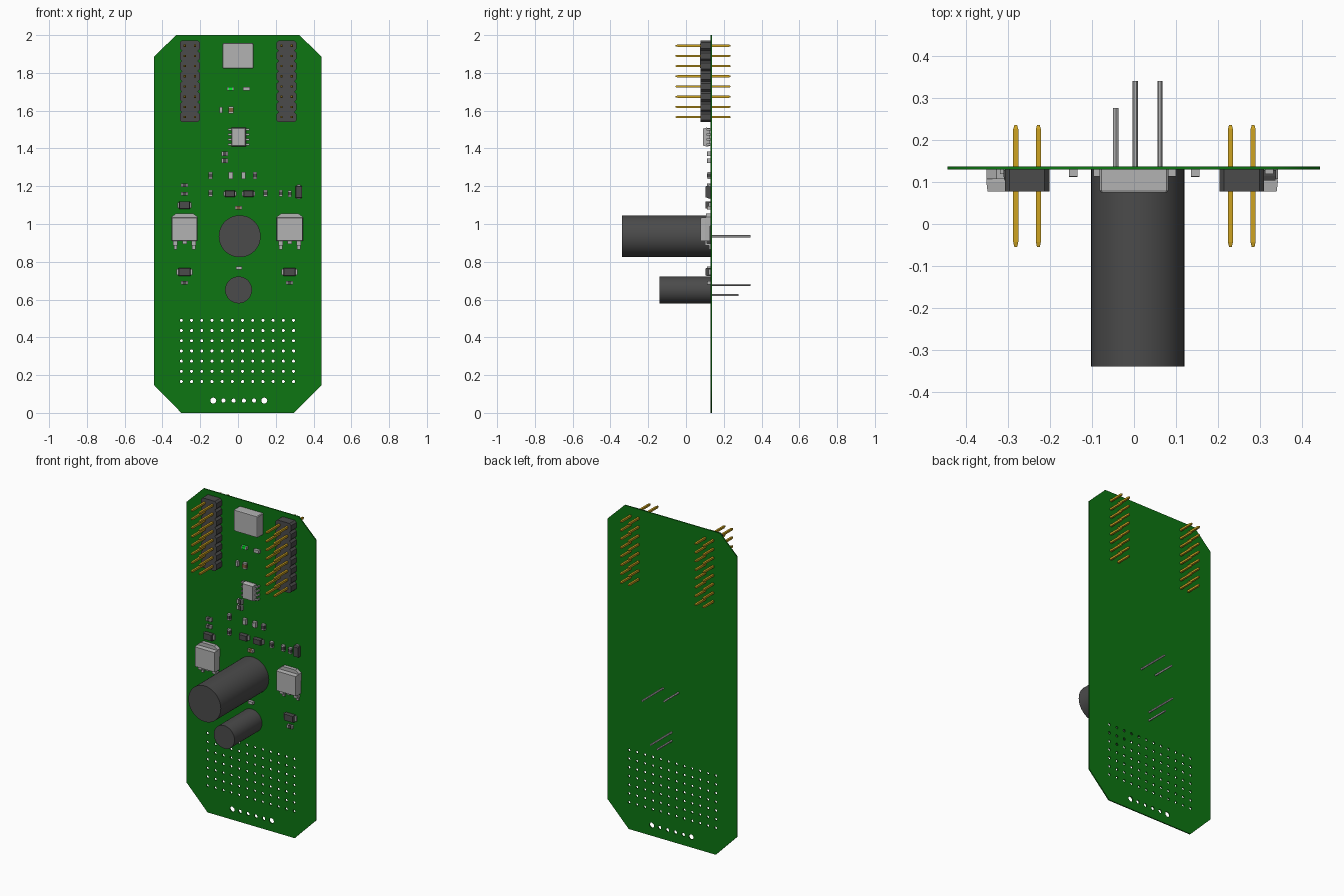
import bpy, bmesh
from math import cos, sin, pi, radians

if "Cube" in bpy.data.objects:
    bpy.data.objects.remove(bpy.data.objects["Cube"])

FACE = 0.130        # y of the populated board face
MID = 0.1335        # board mid-plane


def material(name, rgb):
    m = bpy.data.materials.new(name)
    m.diffuse_color = (*rgb, 1)
    m.use_nodes = True
    m.node_tree.nodes["Principled BSDF"].inputs["Base Color"].default_value = m.diffuse_color
    return m


COL = {
    "grey": material("light_grey", (0.45, 0.45, 0.45)),
    "dark": material("dark_plastic", (0.07, 0.07, 0.07)),
    "gold": material("gold_pin", (0.62, 0.37, 0.015)),
    "led": material("led_green", (0.0, 0.9, 0.02)),
    "brown": material("ceramic_brown", (0.22, 0.12, 0.05)),
    "board": material("board_green", (0.004, 0.18, 0.006)),
}


def rect(x, z, w, h, c=0.0):
    """Rectangle in XZ, optionally with chamfered corners."""
    a, b = w / 2, h / 2
    if not c:
        return [(x - a, z - b), (x + a, z - b), (x + a, z + b), (x - a, z + b)]
    return [(x + p, z + q) for p, q in (
        (-a + c, -b), (a - c, -b), (a, -b + c), (a, b - c),
        (a - c, b), (-a + c, b), (-a, b - c), (-a, -b + c))]


def circle(x, z, r, n):
    return [(x + r * cos(2 * pi * i / n), z + r * sin(2 * pi * i / n)) for i in range(n)]


def build(name, pieces, smooth=False):
    """Each piece: (XZ outline, [(y, scale), ...], colour) lofted along y."""
    bm = bmesh.new()
    used = []
    for pts, levels, col in pieces:
        if col not in used:
            used.append(col)
        n = len(pts)
        cx, cz = sum(p[0] for p in pts) / n, sum(p[1] for p in pts) / n
        rings = [[bm.verts.new((cx + (x - cx) * s, y, cz + (z - cz) * s)) for x, z in pts]
                 for y, s in levels]
        faces = [bm.faces.new(rings[0]), bm.faces.new(rings[-1][::-1])]
        for a, b in zip(rings, rings[1:]):
            faces += [bm.faces.new((a[i], b[i], b[(i + 1) % n], a[(i + 1) % n])) for i in range(n)]
        for f in faces:
            f.material_index = used.index(col)
    bmesh.ops.recalc_face_normals(bm, faces=bm.faces)
    me = bpy.data.meshes.new(name)
    bm.to_mesh(me)
    bm.free()
    for col in used:
        me.materials.append(COL[col])
    if smooth:
        me.shade_smooth()
        me.set_sharp_from_angle(angle=radians(30))
    ob = bpy.data.objects.new(name, me)
    bpy.context.collection.objects.link(ob)
    return ob


def slab(y0, y1=FACE):
    return [(y0, 1), (y1, 1)]


# Board: outline plus drilled holes as a filled curve
cu = bpy.data.curves.new("board_outline", "CURVE")
cu.dimensions, cu.fill_mode, cu.extrude = "2D", "BOTH", 0.0035
loops = [[(-0.30, 0), (0.297, 0), (0.443, 0.148), (0.443, 1.885),
          (0.325, 2), (-0.328, 2), (-0.445, 1.885), (-0.445, 0.148)]]
loops += [circle(-0.30 + 0.054 * i, 0.166 + 0.054 * j, 0.008, 12)
          for i in range(12) for j in range(7)]
loops += [circle(-0.131 + 0.054 * i, 0.065, 0.016 if i in (0, 5) else 0.011, 16) for i in range(6)]
for pts in loops:
    sp = cu.splines.new("POLY")
    sp.points.add(len(pts) - 1)
    for p, (x, z) in zip(sp.points, pts):
        p.co = (x, z, 0, 1)
    sp.use_cyclic_u = True
tmp = bpy.data.objects.new("board_curve", cu)
tmp.rotation_euler = (pi / 2, 0, 0)
tmp.location = (0, MID, 0)
bpy.context.collection.objects.link(tmp)
bpy.context.view_layer.update()
me = bpy.data.meshes.new_from_object(tmp.evaluated_get(bpy.context.evaluated_depsgraph_get()))
me.transform(tmp.matrix_world)
me.materials.clear()
me.materials.append(COL["board"])
bpy.data.objects.remove(tmp)
bpy.context.collection.objects.link(bpy.data.objects.new("circuit_board", me))

# Pin headers: chamfered housings, square pins with tapered tips
for side, cx in (("left", -0.255), ("right", 0.257)):
    rows = [1.944 - 0.054 * i for i in range(8)]
    build(f"{side}_header_housing",
          [(rect(cx, z, 0.106, 0.054, 0.011), slab(0.077), "dark") for z in rows])
    build(f"{side}_header_pins",
          [(rect(cx + dx, z, 0.012, 0.012),
            [(-0.055, 0.55), (-0.043, 1), (0.226, 1), (0.236, 0.55)], "gold")
           for z in rows for dx in (-0.027, 0.027)])

# Electrolytic capacitors: can plus one long and one short wire
for name, x, z, r, y0, dx, dz in (("large", 0.009, 0.935, 0.111, -0.34, 0.0525, 0),
                                  ("small", 0.003, 0.651, 0.071, -0.14, 0, 0.0265)):
    build(f"{name}_capacitor_can", [(circle(x, z, r, 48), slab(y0), "dark")], True)
    build(f"{name}_capacitor_leads",
          [(circle(x + dx, z + dz, 0.006, 12), slab(0.125, 0.341), "grey"),
           (circle(x - dx, z - dz, 0.006, 12), slab(0.125, 0.277), "grey")], True)

# Power transistors: body, rear tab, two bent legs and a cut centre leg
for side, cx in (("left", -0.283), ("right", 0.274)):
    tab = [(cx - 0.069, 0.99), (cx + 0.069, 0.99), (cx + 0.069, 1.038),
           (cx + 0.045, 1.056), (cx - 0.045, 1.056), (cx - 0.069, 1.038)]
    pieces = [(rect(cx, 0.972, 0.138, 0.126), [(0.078, 0.96), (0.1, 1), (0.127, 0.98)], "grey"),
              (tab, slab(0.107), "grey"),
              (rect(cx, 0.903, 0.024, 0.02), slab(0.1, 0.11), "grey")]
    for dx in (-0.048, 0.048):
        pieces += [(rect(cx + dx, 0.9, 0.024, 0.026), slab(0.1, 0.11), "grey"),
                   (rect(cx + dx, 0.891, 0.024, 0.01), slab(0.1), "grey"),
                   (rect(cx + dx, 0.876, 0.018, 0.024), slab(0.121), "grey")]
    build(f"{side}_power_transistor", pieces)

# Square component at the top
build("top_module", [(rect(0.0, 1.89, 0.164, 0.134, 0.004),
                      [(0.075, 0.96), (0.081, 1), (FACE, 1)], "grey")])

# Eight-leg chip
legs = [(rect(0.003 + s * 0.046, 1.46 + 0.0265 * k, 0.02, 0.01), slab(y0, y1), "grey")
        for s in (-1, 1) for k in (-1.5, -0.5, 0.5, 1.5) for y0, y1 in ((0.108, 0.114),)]
legs += [(rect(0.003 + s * 0.053, 1.46 + 0.0265 * k, 0.008, 0.01), slab(0.108), "grey")
         for s in (-1, 1) for k in (-1.5, -0.5, 0.5, 1.5)]
build("eight_leg_chip", [(rect(0.003, 1.46, 0.077, 0.1),
                          [(0.09, 0.9), (0.108, 1), (0.126, 0.95)], "grey")] + legs)


def chip(name, x, z, w, h, body="dark", t=0.018):
    """Surface-mount part: coloured middle and grey end caps on its long axis."""
    e = max(w, h) * 0.22
    if w >= h:
        mid, ends = rect(x, z, w - 2 * e, h), [rect(x + s * (w - e) / 2, z, e, h) for s in (-1, 1)]
    else:
        mid, ends = rect(x, z, w, h - 2 * e), [rect(x, z + s * (h - e) / 2, w, e) for s in (-1, 1)]
    build(name, [(mid, slab(FACE - t), body)] + [(p, slab(FACE - t + 0.001), "grey") for p in ends])


# Small resistors, ceramics and the indicator
chip("indicator_led", -0.040, 1.715, 0.036, 0.018, "led")
small = [
    (0.044, 1.715, 0.037, 0.019, "grey"), (-0.089, 1.603, 0.016, 0.032, "grey"),
    (-0.037, 1.603, 0.025, 0.037, "brown"),
    (-0.070, 1.372, 0.036, 0.026, "dark"), (-0.070, 1.335, 0.036, 0.026, "dark"),
    (-0.145, 1.257, 0.020, 0.036, "dark"), (-0.038, 1.257, 0.022, 0.036, "grey"),
    (0.030, 1.257, 0.022, 0.036, "grey"), (0.090, 1.257, 0.020, 0.036, "dark"),
    (-0.145, 1.163, 0.020, 0.036, "dark"), (0.146, 1.163, 0.020, 0.036, "dark"),
    (0.226, 1.163, 0.020, 0.036, "dark"), (0.274, 1.160, 0.020, 0.036, "dark"),
    (0.003, 1.087, 0.036, 0.019, "brown"), (0.006, 0.767, 0.032, 0.017, "grey"),
    (-0.283, 1.205, 0.036, 0.020, "dark"), (-0.283, 1.160, 0.036, 0.020, "dark"),
    (-0.283, 0.689, 0.036, 0.020, "dark"), (0.273, 0.689, 0.036, 0.020, "dark"),
]
for i, (x, z, w, h, body) in enumerate(small, 1):
    chip(f"small_chip_{i}", x, z, w, h, body)


def diode(name, x, z, w, h, upright=False):
    """Dark moulded body with a thin grey terminal at each end."""
    bw, bh = (w, h * 0.84) if upright else (w * 0.76, h)
    pieces = [(rect(x, z, bw, bh), [(0.104, 0.92), (0.115, 1), (0.129, 1)], "dark")]
    for s in (-1, 1):
        end = rect(x, z + s * h * 0.45, w * 0.6, h * 0.1) if upright else \
            rect(x + s * w * 0.43, z, w * 0.14, h * 0.75)
        pieces.append((end, slab(0.119), "grey"))
    build(name, pieces)


# Diodes and larger moulded parts
diode("left_lower_diode", -0.283, 0.746, 0.084, 0.042)
diode("right_lower_diode", 0.272, 0.746, 0.084, 0.042)
diode("left_upper_diode", -0.283, 1.100, 0.074, 0.040)
diode("right_upper_diode", 0.322, 1.170, 0.034, 0.076, True)
diode("centre_diode_left", -0.043, 1.160, 0.068, 0.034)
diode("centre_diode_right", 0.055, 1.160, 0.068, 0.034)
